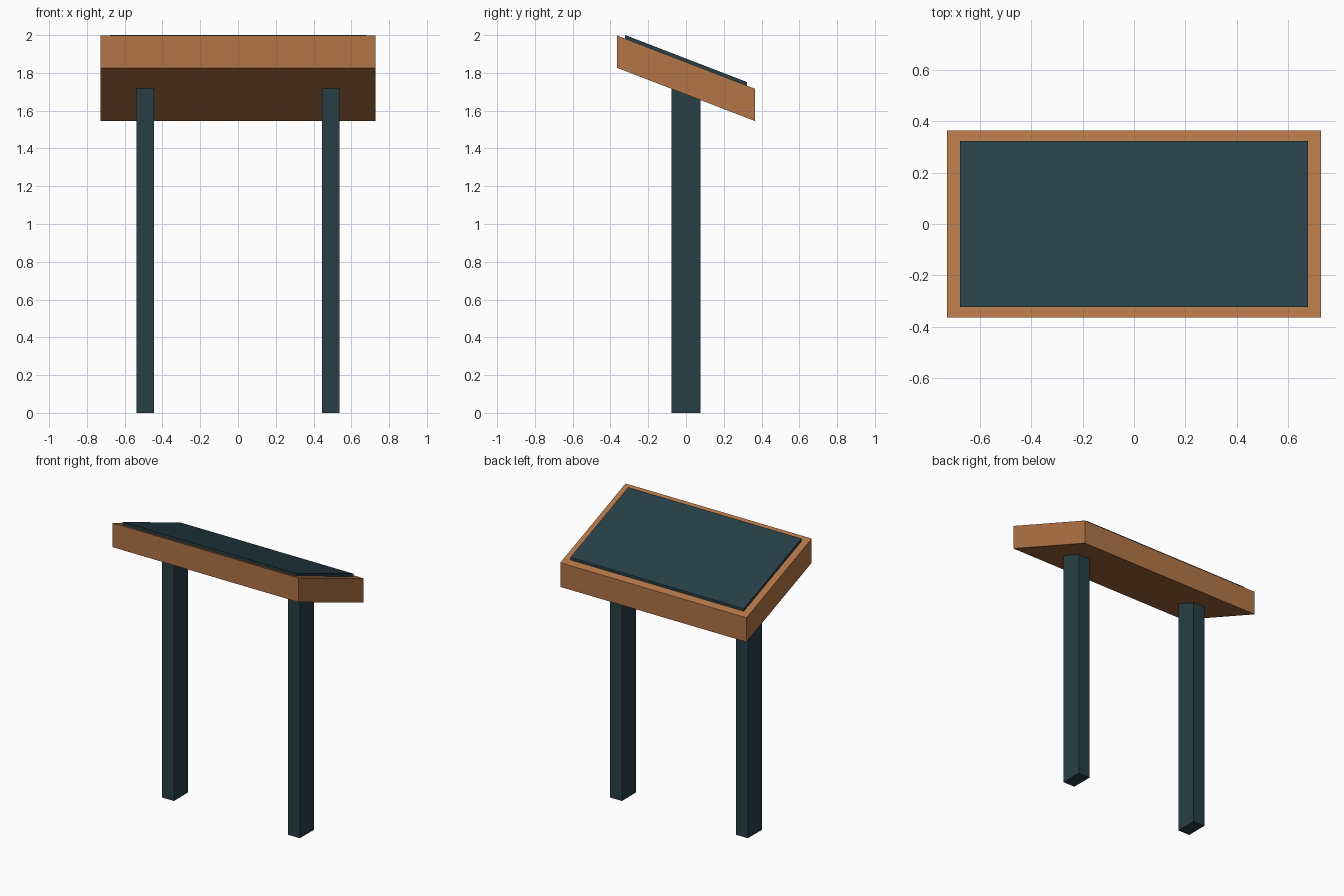
import bpy
import bmesh

if "Cube" in bpy.data.objects:
    bpy.data.objects.remove(bpy.data.objects["Cube"])

SLOPE = -0.386  # board drops towards the back


def srgb(r, g, b):
    def lin(c):
        c /= 255
        return c / 12.92 if c <= 0.04045 else ((c + 0.055) / 1.055) ** 2.4
    return (lin(r), lin(g), lin(b), 1)


def material(name, rgb):
    m = bpy.data.materials.new(name)
    m.diffuse_color = srgb(*rgb)
    m.use_nodes = True
    m.node_tree.nodes["Principled BSDF"].inputs["Base Color"].default_value = m.diffuse_color
    return m


wood = material("warm wood", (178, 117, 70))
teal = material("dark teal", (38, 63, 70))


def sheared_box(name, x, hx, hy, bottom, top, mat, flat_base=False):
    """Upright box whose top (and bottom) follow the board's slope.
    bottom and top are heights at y = 0."""
    bm = bmesh.new()
    bmesh.ops.create_cube(bm, size=2)
    for v in bm.verts:
        upper = v.co.z > 0
        v.co.x = x + v.co.x * hx
        v.co.y *= hy
        v.co.z = top if upper else bottom
        if upper or not flat_base:
            v.co.z += SLOPE * v.co.y
    mesh = bpy.data.meshes.new(name)
    bm.to_mesh(mesh)
    bm.free()
    mesh.materials.append(mat)
    ob = bpy.data.objects.new(name, mesh)
    bpy.context.collection.objects.link(ob)
    return ob


# Sloped wooden board
sheared_box("board", 0, 0.727, 0.364, 1.686, 1.857, wood)

# Thin raised panel on top of the board
sheared_box("panel", 0, 0.677, 0.322, 1.856, 1.876, teal)

# Two posts, their tops cut to the slope
for side, name in ((-1, "left_post"), (1, "right_post")):
    sheared_box(name, side * 0.492, 0.046, 0.078, 0, 1.688, teal, flat_base=True)
